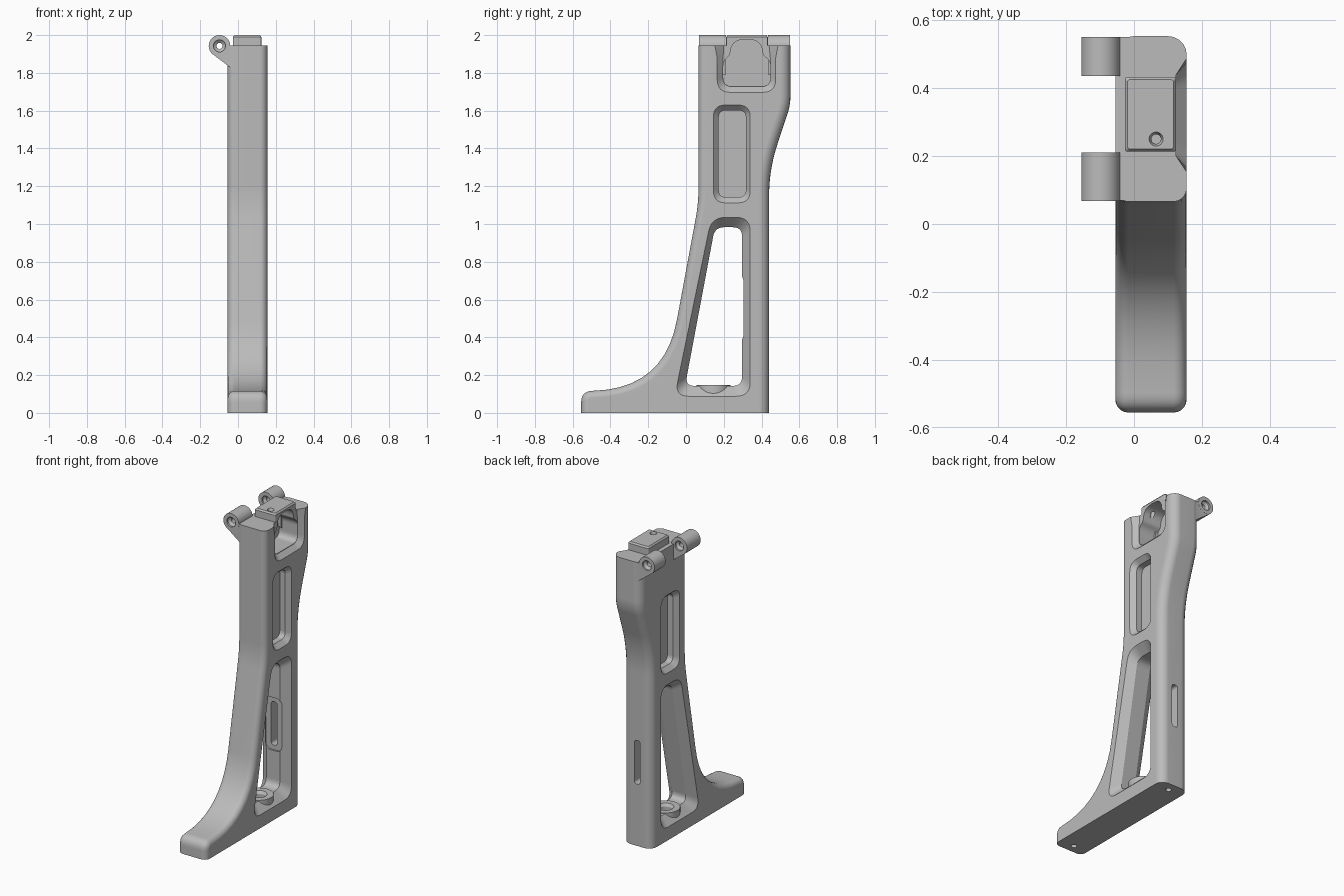
import bpy, bmesh, math
from mathutils import Vector

if "Cube" in bpy.data.objects:
    bpy.data.objects.remove(bpy.data.objects["Cube"])

grey = bpy.data.materials.new("plain_grey")
grey.use_nodes = True
grey.diffuse_color = (0.5, 0.5, 0.5, 1)
grey.node_tree.nodes["Principled BSDF"].inputs["Base Color"].default_value = (0.5, 0.5, 0.5, 1)

LEFT, RIGHT, MID = -0.055, 0.155, 0.05
AXES = {"x": lambda u, v, w: (w, u, v),
        "y": lambda u, v, w: (u, w, v),
        "z": lambda u, v, w: (u, v, w)}


def rounded(corners, d=0.0, steps=8):
    """Outline from (u, v[, cut distance]) corners, each eased by a curve."""
    out, n = [], len(corners)
    for i, c in enumerate(corners):
        p = Vector(c[:2])
        cut = c[2] if len(c) > 2 else d
        if cut <= 0:
            out.append(p)
            continue
        a = p + (Vector(corners[i - 1][:2]) - p).normalized() * cut
        b = p + (Vector(corners[(i + 1) % n][:2]) - p).normalized() * cut
        for k in range(steps + 1):
            t = k / steps
            out.append(a * (1 - t) ** 2 + p * 2 * t * (1 - t) + b * t * t)
    return out


def rect(u0, u1, v0, v1, d=0.0):
    return rounded([(u0, v0), (u1, v0), (u1, v1), (u0, v1)], d)


def circle(u, v, r, n=32):
    return [Vector((u + r * math.cos(2 * math.pi * i / n), v + r * math.sin(2 * math.pi * i / n)))
            for i in range(n)]


def loft(name, axis, sections, fillet=None):
    """Solid through matching outlines placed along an axis."""
    bm = bmesh.new()
    rings = [[bm.verts.new(AXES[axis](p.x, p.y, w)) for p in pts] for w, pts in sections]
    n = len(rings[0])
    for a, b in zip(rings, rings[1:]):
        for i in range(n):
            j = (i + 1) % n
            bm.faces.new((a[i], a[j], b[j], b[i]))
    bm.faces.new(rings[0])
    bm.faces.new(rings[-1])
    bmesh.ops.recalc_face_normals(bm, faces=bm.faces[:])
    if fillet:
        fillet(bm)
    mesh = bpy.data.meshes.new(name)
    bm.to_mesh(mesh)
    bm.free()
    mesh.materials.append(grey)
    ob = bpy.data.objects.new(name, mesh)
    bpy.context.collection.objects.link(ob)
    return ob


def activate(ob):
    bpy.ops.object.select_all(action="DESELECT")
    ob.select_set(True)
    bpy.context.view_layer.objects.active = ob


def combine(tool, operation):
    tool.hide_render = True
    activate(frame)
    m = frame.modifiers.new(tool.name, "BOOLEAN")
    m.operation, m.object, m.solver = operation, tool, "EXACT"
    bpy.ops.object.modifier_apply(modifier=m.name)
    bpy.data.objects.remove(tool)


def add(*args):
    combine(loft(*args), "UNION")


def cut(*args):
    combine(loft(*args), "DIFFERENCE")


# Frame: side profile with rounded front and back edges
TOP = 1.945
profile = rounded([(-0.555, 0), (0.44, 0), (0.44, 1.29, 0.14), (0.553, 1.63, 0.05),
                   (0.553, TOP), (0.066, TOP), (0.066, 1.11, 0.08),
                   (-0.115, 0.13, 0.37), (-0.555, 0.115, 0.06)], steps=10)


def soften(bm):
    def side_edges(back):
        found = []
        for e in bm.edges:
            a, b = (v.co for v in e.verts)
            if abs(a.x - b.x) > 1e-4 or min(abs(a.x - LEFT), abs(a.x - RIGHT)) > 1e-4:
                continue
            flat = abs(a.z - b.z) < 1e-4 and (a.z < 0.01 or a.z > TOP - 0.01)
            middle = (a + b) / 2
            is_back = middle.y > 0.4
            if not flat and is_back == back:
                found.append(e)
        return found
    for back, size in ((False, 0.038), (True, 0.055)):
        bmesh.ops.bevel(bm, geom=side_edges(back), offset=size, segments=5,
                        profile=0.5, affect="EDGES", clamp_overlap=False)


frame = loft("stand_frame", "x", [(LEFT, profile), (RIGHT, profile)], soften)

# Tapered opening through the lower leg
outer = rounded([(-0.06, 0.088), (0.34, 0.088), (0.34, 1.035), (0.135, 1.035)], 0.075)
inner = rounded([(-0.005, 0.143), (0.297, 0.143), (0.297, 0.983), (0.153, 0.983)], 0.05)
cut("leg_window", "x", [(LEFT - 0.1, outer), (LEFT, outer), (LEFT + 0.055, inner),
                        (RIGHT - 0.055, inner), (RIGHT, outer), (RIGHT + 0.1, outer)])

# Matching shallow pockets in both sides
outer = rect(0.145, 0.34, 1.112, 1.63, 0.065)
inner = rect(0.173, 0.317, 1.142, 1.602, 0.04)
for side in (-1, 1):
    face = MID + side * 0.105
    cut("side_pocket", "x", [(face + side * 0.1, outer), (face, outer),
                             (face - side * 0.03, inner), (face - side * 0.07, inner)])

# Slot through the back post, with a wider recess inside
slot = rect(MID - 0.022, MID + 0.022, 0.41, 0.70, 0.022)
cut("back_slot", "y", [(0.25, slot), (0.6, slot)])
recess = rect(MID - 0.06, MID + 0.06, 0.38, 0.73, 0.04)
cut("slot_recess", "y", [(0.25, recess), (0.308, recess)])

# Screw boss on the window floor
add("floor_boss", "z", [(0.05, circle(MID, 0.145, 0.09)), (0.148, circle(MID, 0.145, 0.09))])
cut("boss_hole", "z", [(0.09, circle(MID, 0.145, 0.04)), (0.13, circle(MID, 0.145, 0.04)),
                       (0.16, circle(MID, 0.145, 0.06))])

# Screw holes in the sole
for y in (-0.5, 0.38):
    ring = circle(MID, y, 0.018, 20)
    cut("sole_hole", "z", [(-0.1, ring), (0.06, ring)])

# Flared recess at the top, open upwards
outer = rounded([(0.165, 1.697, 0.07), (0.475, 1.697, 0.07), (0.475, 1.88),
                 (0.487, TOP), (0.487, 2.1), (0.153, 2.1), (0.153, TOP), (0.165, 1.88)])
inner = rounded([(0.195, 1.727, 0.05), (0.448, 1.727, 0.05), (0.448, 1.86),
                 (0.44, TOP), (0.44, 2.1), (0.2, 2.1), (0.2, TOP), (0.195, 1.86)])
cut("top_flare", "x", [(0.124, inner), (RIGHT, outer), (RIGHT + 0.1, outer)])

# Raised latch block and its domed cavity
block = rect(-0.027, 0.1238, 0.213, 0.433, 0.008)
cap = rect(-0.019, 0.116, 0.221, 0.425, 0.008)
add("latch_block", "z", [(1.9, block), (1.99, block), (2.0, cap)])
cavity = rounded([(0.197, 1.73, 0.045), (0.447, 1.73, 0.045), (0.447, 1.865, 0.03),
                  (0.405, 1.895, 0.02), (0.405, 1.977, 0.075), (0.235, 1.977, 0.075),
                  (0.235, 1.895, 0.02), (0.197, 1.865, 0.03)])
cut("latch_cavity", "x", [(-0.01, cavity), (RIGHT + 0.1, cavity)])
cut("latch_hole", "z", [(1.85, circle(0.065, 0.25, 0.014)), (1.985, circle(0.065, 0.25, 0.014)),
                        (2.005, circle(0.065, 0.25, 0.023))])

# Hinge knuckles with webs and countersunk pin holes
HX, HZ = -0.098, 1.943
web = rounded([(0.01, 1.79), (0.01, TOP - 0.001), (HX, TOP - 0.001), (HX - 0.036, HZ - 0.044)])
barrel = circle(HX, HZ, 0.057, 48)
pin, sink = circle(HX, HZ, 0.016), circle(HX, HZ, 0.032)
for y0, y1 in ((0.068, 0.211), (0.435, 0.551)):
    add("hinge_web", "y", [(y0 + 0.001, web), (y1 - 0.001, web)])
    add("hinge_barrel", "y", [(y0, barrel), (y1, barrel)])
    cut("pin_hole", "y", [(y0 - 0.05, sink), (y0 + 0.012, sink), (y0 + 0.025, pin),
                          (y1 - 0.025, pin), (y1 - 0.012, sink), (y1 + 0.05, sink)])

# Smooth fillets, crisp cut edges
activate(frame)
bpy.ops.object.shade_smooth_by_angle(angle=math.radians(28))
weighted = frame.modifiers.new("even_shading", "WEIGHTED_NORMAL")
weighted.keep_sharp = True
